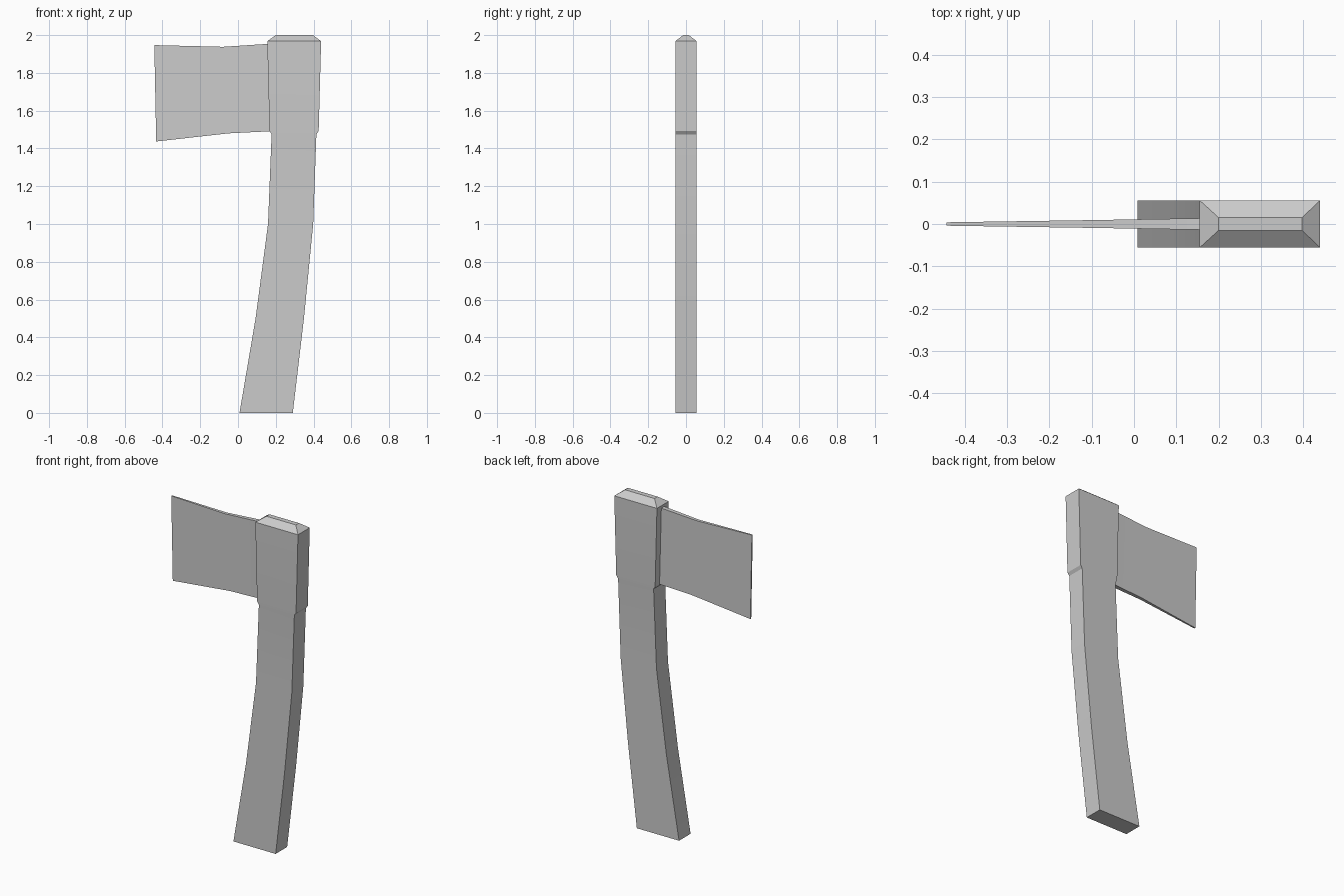
import bpy
import bmesh
import math

if "Cube" in bpy.data.objects:
    bpy.data.objects.remove(bpy.data.objects["Cube"])


def loft(name, rings):
    """Skin four-cornered rings into a closed solid."""
    bm = bmesh.new()
    loops = [[bm.verts.new(p) for p in ring] for ring in rings]
    for a, b in zip(loops, loops[1:]):
        for i in range(4):
            j = (i + 1) % 4
            bm.faces.new((a[i], a[j], b[j], b[i]))
    bm.faces.new(loops[0])
    bm.faces.new(loops[-1])
    bmesh.ops.recalc_face_normals(bm, faces=bm.faces)
    mesh = bpy.data.meshes.new(name)
    bm.to_mesh(mesh)
    bm.free()
    obj = bpy.data.objects.new(name, mesh)
    bpy.context.collection.objects.link(obj)
    bpy.context.view_layer.objects.active = obj
    obj.select_set(True)
    bpy.ops.object.shade_smooth_by_angle(angle=math.radians(30))
    obj.select_set(False)
    return obj


# Curved handle with swollen eye and bevelled top: z, left x, right x, half depth
handle_profile = [
    (0.0, 0.008, 0.29, 0.055),
    (0.5, 0.093, 0.349, 0.055),
    (1.0, 0.159, 0.398, 0.055),
    (1.475, 0.178, 0.415, 0.055),
    (1.492, 0.167, 0.427, 0.056),
    (1.968, 0.155, 0.44, 0.056),
    (2.0, 0.2, 0.397, 0.015),
]
loft("handle", [[(l, -d, z), (r, -d, z), (r, d, z), (l, d, z)]
                for z, l, r, d in handle_profile])

# Thin tapering blade: top x, top z, bottom x, bottom z, half depth
blade_profile = [
    (-0.443, 1.947, -0.433, 1.437, 0.004),
    (-0.08, 1.938, -0.05, 1.48, 0.0095),
    (0.165, 1.954, 0.175, 1.491, 0.0138),
]
loft("blade", [[(bx, -d, bz), (tx, -d, tz), (tx, d, tz), (bx, d, bz)]
               for tx, tz, bx, bz, d in blade_profile])
